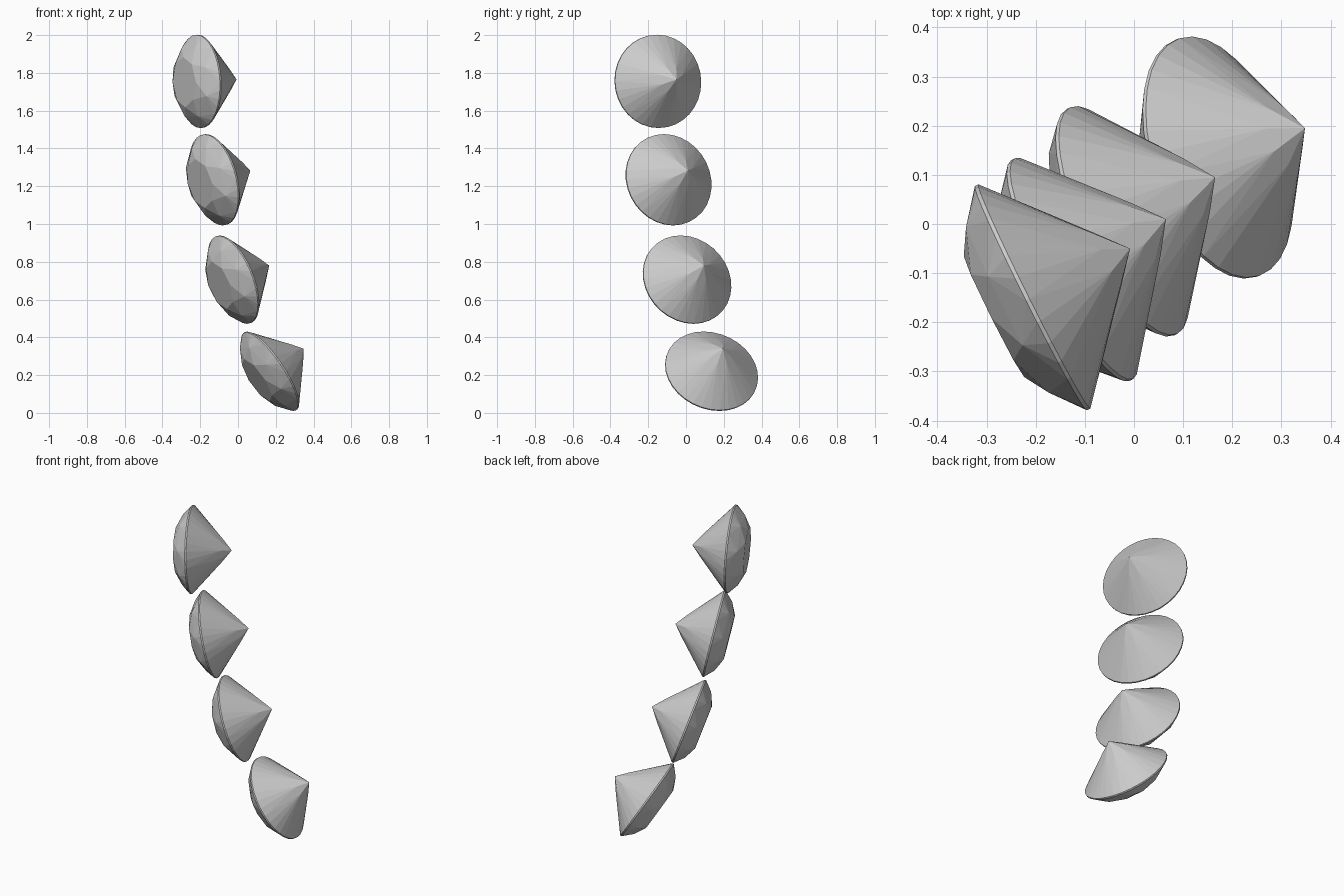
import bpy, bmesh, math
from mathutils import Vector, Matrix

if "Cube" in bpy.data.objects:
    bpy.data.objects.remove(bpy.data.objects["Cube"])

R_WIDE, R_TALL = 0.255, 0.247      # girdle radii
CROWN, GIRDLE, PAVILION = 0.088, 0.004, 0.222


def ring(count, r, z, offset=0.0):
    """Points of a regular polygon on the gem's unit-radius section."""
    return [Vector((r * math.cos(offset + math.tau * i / count),
                    r * math.sin(offset + math.tau * i / count), z))
            for i in range(count)]


def brilliant(name, tip, girdle_centre):
    half = math.tau / 16
    main_r = 0.25
    # table, star points, girdle band, pavilion breaks, culet
    pts = ring(8, 0.54, CROWN)
    pts += ring(8, 0.80, 0.054, half)
    pts += ring(32, 1.0, GIRDLE) + ring(32, 1.0, -GIRDLE)
    pts += ring(8, main_r, -PAVILION * (1 - main_r * math.cos(half)) - 0.001, half)
    pts.append(Vector((0, 0, -PAVILION)))

    bm = bmesh.new()
    for p in pts:
        bm.verts.new((p.x * R_WIDE, p.y * R_TALL, p.z))
    bmesh.ops.convex_hull(bm, input=bm.verts[:])
    bmesh.ops.dissolve_limit(bm, angle_limit=0.005, verts=bm.verts[:], edges=bm.edges[:])
    bmesh.ops.recalc_face_normals(bm, faces=bm.faces[:])

    # gem axis runs from the culet through the girdle centre to the table
    tip = Vector(tip)
    axis = (Vector(girdle_centre) - tip).normalized()
    side = Vector((0, 0, 1)).cross(axis).normalized()
    up = axis.cross(side)
    frame = Matrix((side, up, axis)).transposed().to_4x4()
    frame.translation = tip + axis * PAVILION
    bm.transform(frame)

    mesh = bpy.data.meshes.new(name)
    bm.to_mesh(mesh)
    bm.free()
    obj = bpy.data.objects.new(name, mesh)
    bpy.context.collection.objects.link(obj)


# Four gems in a curved row, from top to bottom
gems = [
    ((-0.008, -0.05, 1.765), (-0.208, -0.15, 1.755)),
    ((0.065, 0.01, 1.283), (-0.130, -0.095, 1.233)),
    ((0.165, 0.095, 0.78), (-0.025, 0.005, 0.705)),
    ((0.348, 0.195, 0.34), (0.170, 0.135, 0.22)),
]
for i, (tip, centre) in enumerate(gems, 1):
    brilliant(f"gem_{i}", tip, centre)
